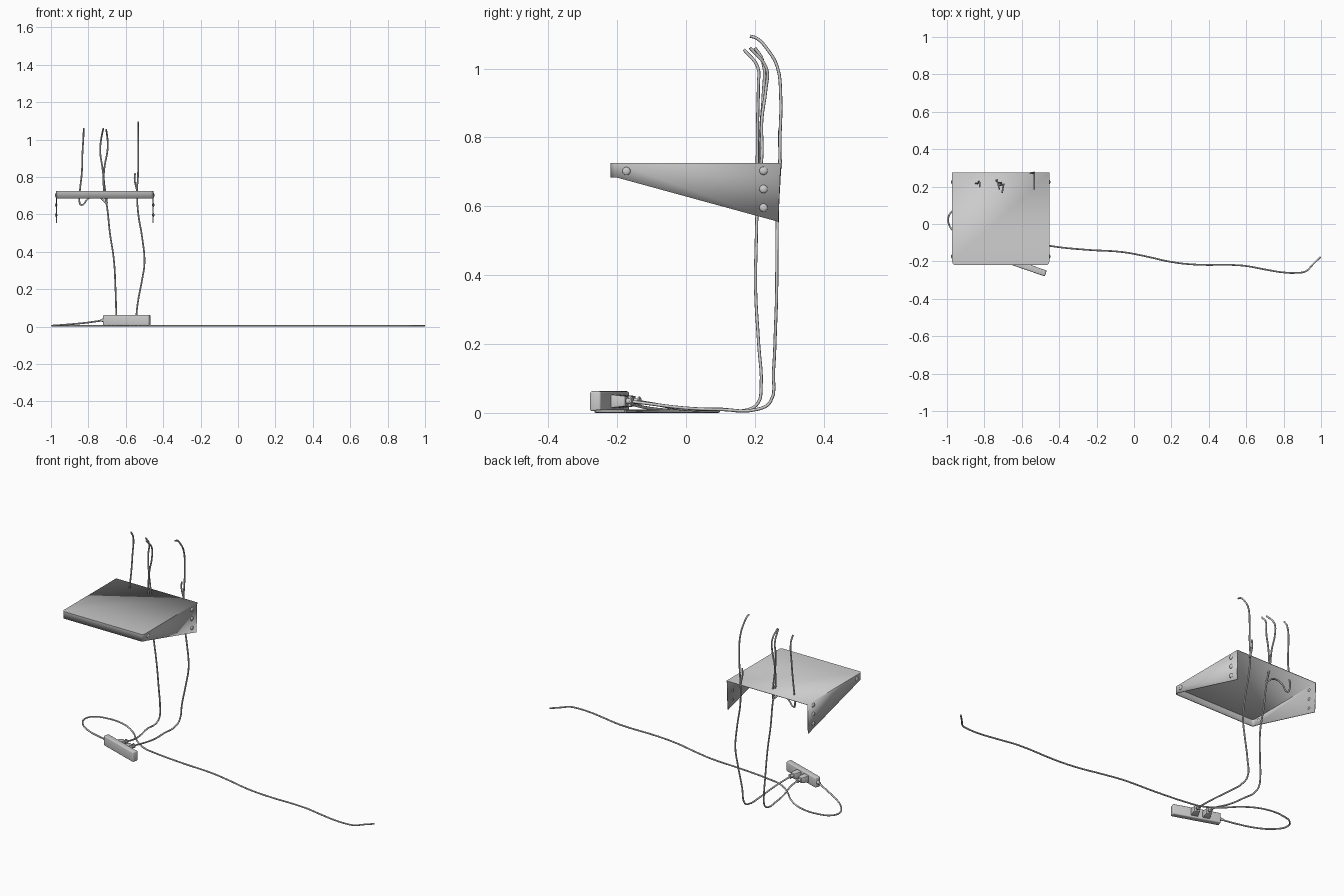
import bpy, bmesh, math
from mathutils import Matrix, Vector

if "Cube" in bpy.data.objects:
    bpy.data.objects.remove(bpy.data.objects["Cube"])


def mesh_object(name, bm, angle=35):
    me = bpy.data.meshes.new(name)
    bm.to_mesh(me)
    bm.free()
    ob = bpy.data.objects.new(name, me)
    bpy.context.collection.objects.link(ob)
    bpy.ops.object.select_all(action='DESELECT')
    ob.select_set(True)
    bpy.context.view_layer.objects.active = ob
    bpy.ops.object.shade_smooth_by_angle(angle=math.radians(angle))
    return ob


def cable(name, pts, r=0.0045):
    cu = bpy.data.curves.new(name, 'CURVE')
    cu.dimensions = '3D'
    cu.bevel_depth = r
    cu.bevel_resolution = 2
    cu.resolution_u = 4
    cu.use_fill_caps = True
    sp = cu.splines.new('BEZIER')
    sp.bezier_points.add(len(pts) - 1)
    for bp, p in zip(sp.bezier_points, pts):
        bp.co = p
        bp.handle_left_type = bp.handle_right_type = 'AUTO'
    ob = bpy.data.objects.new(name, cu)
    bpy.context.collection.objects.link(ob)
    bpy.ops.object.select_all(action='DESELECT')
    ob.select_set(True)
    bpy.context.view_layer.objects.active = ob
    bpy.ops.object.convert(target='MESH')


# folded sheet shelf: flat top, front lip and tapering side flanges
X0, X1, YF, YB, ZT = -0.972, -0.453, -0.219, 0.275, 0.725
R = 0.016
path = [(X0, YB)]
for cx, a0 in ((X0 + R, 180), (X1 - R, 270)):
    for i in range(5):
        a = math.radians(a0 + i * 22.5)
        path.append((cx + R * math.cos(a), YF + R + R * math.sin(a)))
path.append((X1, YB))
bm = bmesh.new()
top, low = [], []
for x, y in path:
    z = 0.684 - 0.129 * max(0, (y - YF - R) / (YB - YF - R))
    top.append(bm.verts.new((x, y, ZT)))
    low.append(bm.verts.new((x, y - (0.007 if y == YB else 0), z)))
bm.faces.new(top)
for i in range(len(path) - 1):
    bm.faces.new((top[i], low[i], low[i + 1], top[i + 1]))
shelf = mesh_object("shelf", bm)
sol = shelf.modifiers.new("sheet", 'SOLIDIFY')
sol.thickness = 0.005
sol.offset = -1

# domed rivets on both side flanges
bm = bmesh.new()
for x in (X0, X1):
    for y, z in ((0.225, 0.703), (0.225, 0.65), (0.225, 0.596), (-0.173, 0.702)):
        m = Matrix.Translation((x, y, z)) @ Matrix.Diagonal((0.5, 1, 1, 1)) \
            @ Matrix.Rotation(math.pi / 2, 4, 'Y')
        bmesh.ops.create_uvsphere(bm, u_segments=16, v_segments=8, radius=0.012, matrix=m)
mesh_object("rivets", bm, 60)

# power strip body
T = Matrix.Translation((-0.595, -0.222, 0.034)) @ Matrix.Rotation(math.radians(-19), 4, 'Z')
bm = bmesh.new()
bmesh.ops.create_cube(bm, size=1, matrix=T @ Matrix.Diagonal((0.26, 0.033, 0.058, 1)))
bmesh.ops.bevel(bm, geom=bm.edges[:], offset=0.006, segments=3, profile=0.5, affect='EDGES')
mesh_object("power_strip", bm)

# plugs in the back face, plus strain reliefs
RX = Matrix.Rotation(-math.pi / 2, 4, 'X')
bm = bmesh.new()
for lx in (0.015, -0.05):
    m = T @ Matrix.Translation((lx, 0.037, 0)) @ RX @ Matrix.Rotation(math.pi / 4, 4, 'Z')
    bmesh.ops.create_cone(bm, cap_ends=True, segments=4, radius1=0.028, radius2=0.021,
                          depth=0.044, matrix=m)
bmesh.ops.bevel(bm, geom=bm.edges[:], offset=0.003, segments=2, profile=0.5, affect='EDGES')
for lx in (0.015, -0.05):
    for ly, r1, r2, d in ((0.066, 0.009, 0.0075, 0.02), (0.074, 0.013, 0.013, 0.005)):
        bmesh.ops.create_cone(bm, cap_ends=True, segments=12, radius1=r1, radius2=r2, depth=d,
                              matrix=T @ Matrix.Translation((lx, ly, 0)) @ RX)
bmesh.ops.create_cone(bm, cap_ends=True, segments=12, radius1=0.007, radius2=0.01, depth=0.02,
                      matrix=T @ Matrix.Translation((-0.137, 0, 0)) @ Matrix.Rotation(math.pi / 2, 4, 'Y'))
mesh_object("plugs", bm)

# mains cable: loops left, then runs along the floor to the right
G = 0.0047
start = T @ Vector((-0.13, 0, 0))
cable("mains_cable", [
    start, (-0.80, -0.145, 0.022), (-0.90, -0.095, 0.012), (-0.965, -0.04, 0.007),
    (-0.994, 0.02, G), (-0.975, 0.065, G), (-0.91, 0.09, G), (-0.80, 0.085, G),
    (-0.70, 0.035, G), (-0.61, -0.05, G), (-0.53, -0.1, G), (-0.45, -0.117, G),
    (-0.25, -0.138, G), (-0.06, -0.15, G), (0.06, -0.172, G), (0.2, -0.203, G),
    (0.33, -0.217, G), (0.58, -0.222, G), (0.7, -0.243, G), (0.8, -0.259, G),
    (0.87, -0.261, G), (0.918, -0.253, G), (0.96, -0.212, G), (0.997, -0.176, G)])

# right cable: from plug, along the floor, up behind the shelf
cable("right_cable", [
    T @ Vector((0.015, 0.066, 0)), (-0.55, -0.11, 0.027), (-0.54, 0.0, 0.014),
    (-0.545, 0.1, 0.010), (-0.545, 0.21, 0.011), (-0.545, 0.245, 0.032), (-0.537, 0.254, 0.12),
    (-0.513, 0.26, 0.25), (-0.50, 0.263, 0.34), (-0.513, 0.264, 0.48), (-0.533, 0.266, 0.60),
    (-0.54, 0.272, 0.72), (-0.535, 0.273, 0.80), (-0.533, 0.275, 0.92), (-0.533, 0.265, 1.005),
    (-0.533, 0.237, 1.055), (-0.533, 0.205, 1.088), (-0.533, 0.186, 1.094)])
cable("right_cable_tail", [
    (-0.535, 0.275, 0.71), (-0.546, 0.273, 0.75), (-0.553, 0.272, 0.79), (-0.55, 0.272, 0.82)])

# middle cable: from plug, up through the shelf
cable("middle_cable", [
    T @ Vector((-0.05, 0.066, 0)), (-0.615, -0.09, 0.025), (-0.63, 0.0, 0.010),
    (-0.648, 0.1, 0.011), (-0.65, 0.18, 0.009), (-0.65, 0.21, 0.03), (-0.651, 0.218, 0.07),
    (-0.655, 0.211, 0.2), (-0.664, 0.202, 0.36), (-0.685, 0.204, 0.5), (-0.70, 0.207, 0.64),
    (-0.718, 0.207, 0.74), (-0.714, 0.208, 0.85), (-0.697, 0.21, 0.95), (-0.698, 0.208, 1.005),
    (-0.705, 0.168, 1.055)])
cable("middle_cable_upper", [
    (-0.70, 0.207, 0.66), (-0.712, 0.22, 0.74), (-0.725, 0.22, 0.85), (-0.737, 0.232, 0.94),
    (-0.732, 0.234, 1.0), (-0.72, 0.186, 1.06)])

# left cable: hooks under the shelf to join the middle one
cable("left_cable", [
    (-0.825, 0.2, 1.06), (-0.826, 0.222, 1.025), (-0.832, 0.224, 0.92), (-0.835, 0.217, 0.82),
    (-0.845, 0.217, 0.73), (-0.848, 0.215, 0.67), (-0.838, 0.21, 0.65), (-0.80, 0.21, 0.685),
    (-0.75, 0.207, 0.695), (-0.705, 0.207, 0.66)])
